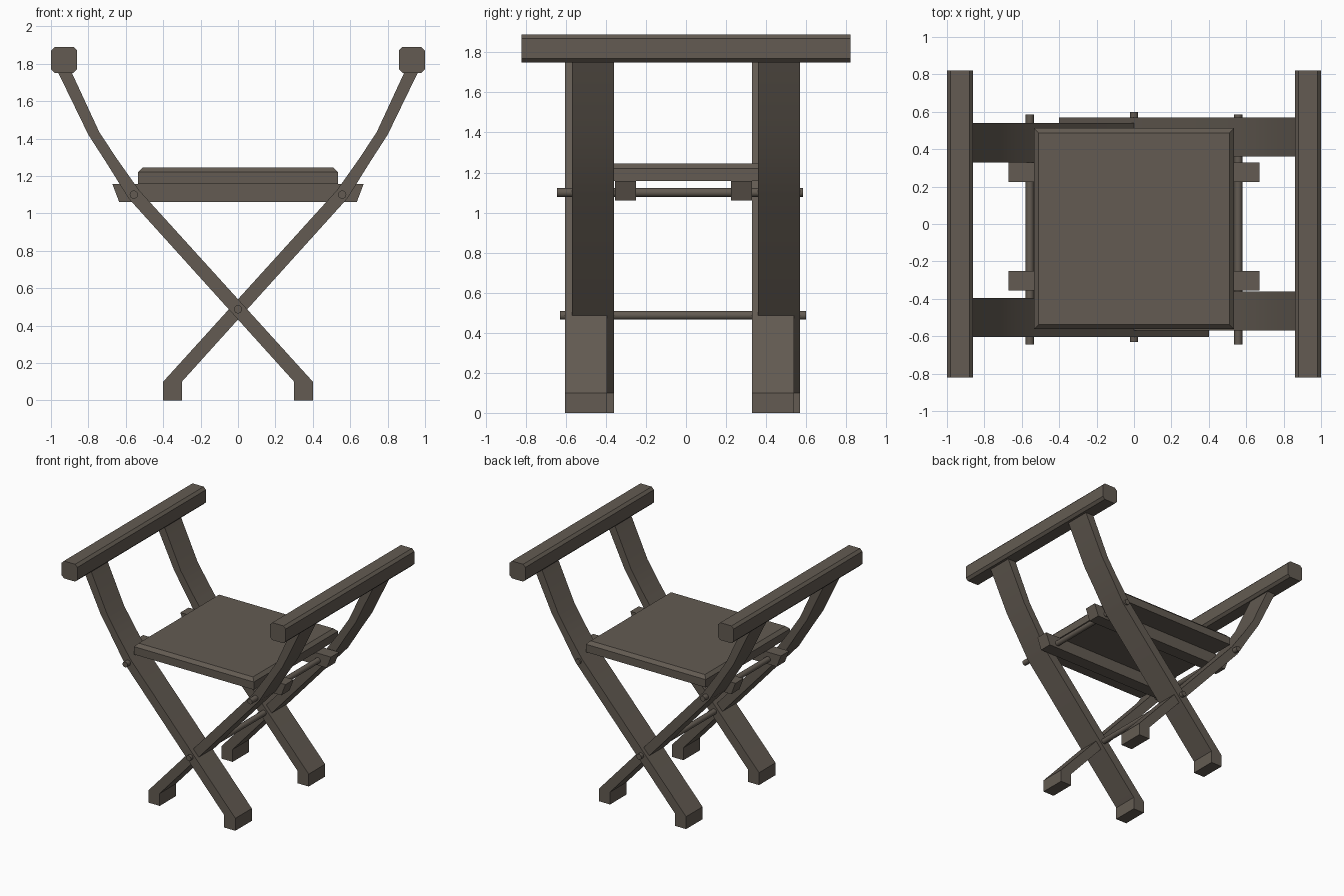
import bpy, bmesh, math

if "Cube" in bpy.data.objects:
    bpy.data.objects.remove(bpy.data.objects["Cube"])

wood = bpy.data.materials.new("dark_wood")
wood.diffuse_color = (0.125, 0.105, 0.085, 1)
wood.use_nodes = True
wood.node_tree.nodes["Principled BSDF"].inputs["Base Color"].default_value = wood.diffuse_color


def finish(name, bm, smooth=False):
    bmesh.ops.recalc_face_normals(bm, faces=bm.faces)
    me = bpy.data.meshes.new(name)
    bm.to_mesh(me)
    bm.free()
    ob = bpy.data.objects.new(name, me)
    bpy.context.collection.objects.link(ob)
    me.materials.append(wood)
    if smooth:
        bpy.ops.object.select_all(action='DESELECT')
        ob.select_set(True)
        bpy.context.view_layer.objects.active = ob
        bpy.ops.object.shade_smooth_by_angle(angle=math.radians(30))
    return ob


def prism(name, profile, y0, y1, smooth=False):
    """Extrude an x-z outline along y."""
    bm = bmesh.new()
    a = [bm.verts.new((x, y0, z)) for x, z in profile]
    b = [bm.verts.new((x, y1, z)) for x, z in profile]
    n = len(profile)
    bm.faces.new(a)
    bm.faces.new(b[::-1])
    for i in range(n):
        j = (i + 1) % n
        bm.faces.new((a[i], a[j], b[j], b[i]))
    return finish(name, bm, smooth)


def rod(name, x, z, y0, y1, r=0.022, sides=16):
    prism(name, [(x + r * math.cos(2 * math.pi * i / sides),
                  z + r * math.sin(2 * math.pi * i / sides)) for i in range(sides)],
          y0, y1, True)


# Crossed legs: foot at +x, arm end at -x; mirrored for the other set
leg = [(0.30, 0), (0.40, 0), (0.40, 0.10), (-0.53, 1.125),
       (-0.65, 1.295), (-0.742, 1.435), (-0.897, 1.77),
       (-0.97, 1.77), (-0.80, 1.42), (-0.70, 1.265), (-0.585, 1.08), (0.30, 0.10)]
for side, centres in ((1, (-0.50, 0.435)), (-1, (-0.465, 0.465))):
    for place, yc in zip(("front", "back"), centres):
        prism(f"{place}_leg_{'left' if side > 0 else 'right'}_arm",
              [(side * x, z) for x, z in leg], yc - 0.105, yc + 0.105, True)

# Chamfered armrests
h, c = 0.07, 0.02
octagon = [(h, h - c), (h - c, h), (c - h, h), (-h, h - c),
           (-h, c - h), (c - h, -h), (h - c, -h), (h, c - h)]
for side, label in ((-1, "left"), (1, "right")):
    prism(f"{label}_armrest", [(side * 0.93 + x, 1.82 + z) for x, z in octagon], -0.82, 0.82)
    # Seat pivot rods
    rod(f"{label}_seat_rod", side * 0.557, 1.10, -0.645, 0.585)

# Centre pivot rod
rod("centre_rod", 0, 0.487, -0.63, 0.60)

# Rails under the seat
rail = [(-0.635, 1.06), (0.635, 1.06), (0.672, 1.157), (-0.672, 1.157)]
prism("front_seat_rail", rail, -0.355, -0.25)
prism("back_seat_rail", rail, 0.225, 0.33)

# Seat board with chamfered top edge
bm = bmesh.new()
bmesh.ops.create_cube(bm, size=1)
for v in bm.verts:
    v.co = (v.co.x * 1.07, v.co.y * 1.075 - 0.025, v.co.z * 0.088 + 1.201)
rim = [e for e in bm.edges if all(v.co.z > 1.2 for v in e.verts)]
bmesh.ops.bevel(bm, geom=rim, offset=0.025, segments=1, affect='EDGES')
finish("seat", bm)
